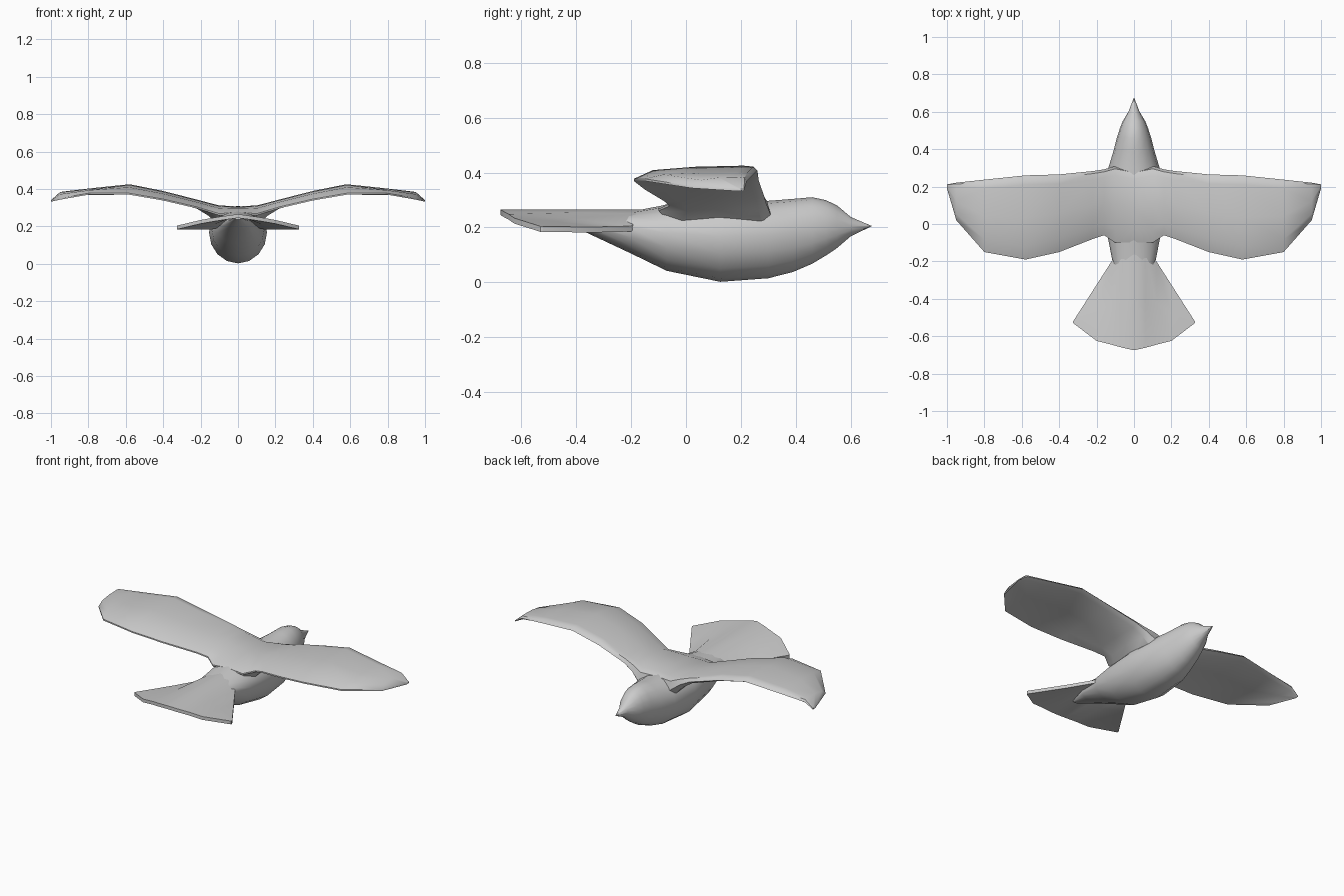
import bpy, bmesh, math


def loft(name, rings, mirror=False, angle=40):
    """Skin closed rings of points; mirrored parts stay open at x = 0."""
    bm = bmesh.new()
    loops = [[bm.verts.new(p) for p in ring] for ring in rings]
    n = len(loops[0])
    for a, b in zip(loops, loops[1:]):
        for i in range(n):
            j = (i + 1) % n
            bm.faces.new((a[i], a[j], b[j], b[i]))
    if not mirror:
        bm.faces.new(loops[0])
    bm.faces.new(loops[-1])
    bmesh.ops.remove_doubles(bm, verts=bm.verts, dist=0.0005)
    bmesh.ops.recalc_face_normals(bm, faces=bm.faces)
    me = bpy.data.meshes.new(name)
    bm.to_mesh(me)
    bm.free()
    ob = bpy.data.objects.new(name, me)
    bpy.context.collection.objects.link(ob)
    bpy.ops.object.select_all(action='DESELECT')
    ob.select_set(True)
    bpy.context.view_layer.objects.active = ob
    bpy.ops.object.shade_smooth_by_angle(angle=math.radians(angle))
    if mirror:
        ob.modifiers.new("mirror", 'MIRROR').use_clip = True
    return ob


# Body with head and beak: y, half width, bottom, widest height, top
body = [(0.675, 0.001, 0.204, 0.205, 0.206),
        (0.60, 0.03, 0.168, 0.205, 0.238),
        (0.55, 0.06, 0.125, 0.20, 0.28),
        (0.51, 0.076, 0.098, 0.197, 0.299),
        (0.46, 0.092, 0.068, 0.19, 0.310),
        (0.39, 0.11, 0.038, 0.18, 0.304),
        (0.30, 0.137, 0.015, 0.172, 0.297),
        (0.125, 0.155, 0.002, 0.168, 0.298),
        (-0.07, 0.14, 0.042, 0.18, 0.283),
        (-0.20, 0.115, 0.105, 0.20, 0.258),
        (-0.36, 0.075, 0.18, 0.222, 0.248),
        (-0.50, 0.02, 0.236, 0.242, 0.248)]


def body_ring(y, w, zb, zm, zt, n=16):
    pts = []
    for i in range(n):
        a = 2 * math.pi * i / n
        s = math.sin(a)
        pts.append((w * math.cos(a), y, zm + s * ((zt - zm) if s > 0 else (zm - zb))))
    return pts


loft("body", [body_ring(*s) for s in body])

# Wings: x, leading y, leading top z, trailing y, trailing z, thickness
wing = [(0.0, 0.29, 0.306, -0.10, 0.27, 0.10),
        (0.10, 0.31, 0.312, -0.10, 0.262, 0.10),
        (0.16, 0.292, 0.327, -0.06, 0.280, 0.055),
        (0.22, 0.283, 0.343, -0.08, 0.298, 0.035),
        (0.40, 0.265, 0.389, -0.15, 0.340, 0.028),
        (0.58, 0.26, 0.425, -0.19, 0.371, 0.025),
        (0.80, 0.237, 0.402, -0.15, 0.371, 0.024),
        (0.95, 0.221, 0.384, 0.02, 0.345, 0.022),
        (1.0, 0.212, 0.340, 0.19, 0.334, 0.006)]


def wing_ring(x, yl, zl, yt, zt, t):
    c = min(1, (yl - yt) / 0.4)
    rise = (zl - zt) * 0.7
    return [(x, yl, zl - t * 0.7), (x, yl - 0.015 * c, zl - t * 0.15),
            (x, yl - 0.05 * c, zl), (x, (yl + yt) / 2, zl - 0.004 * c),
            (x, yt + 0.07 * c, zt + rise), (x, yt, zt + 0.006),
            (x, yt, zt - 0.002), (x, yt + 0.07 * c, zt + rise - t),
            (x, (yl + yt) / 2, zl - 0.004 * c - t), (x, yl - 0.03 * c, zl - t * 1.2)]


loft("wings", [wing_ring(*s) for s in wing], True)

# Fan tail: x, front y, front top z, rear y, rear top z
tail = [(0.0, -0.12, 0.265, -0.675, 0.265),
        (0.06, -0.14, 0.250, -0.662, 0.257),
        (0.12, -0.20, 0.205, -0.645, 0.248),
        (0.20, -0.325, 0.202, -0.625, 0.234),
        (0.325, -0.52, 0.203, -0.53, 0.204)]


def tail_ring(x, yf, zf, yr, zr):
    ym, zm = (yf + yr) / 2, zf * 0.35 + zr * 0.65
    t = 0.02
    return [(x, yf, zf), (x, ym, zm), (x, yr, zr),
            (x, yr, zr - t), (x, ym, zm - t), (x, yf, zf - t)]


loft("tail", [tail_ring(*s) for s in tail], True)
